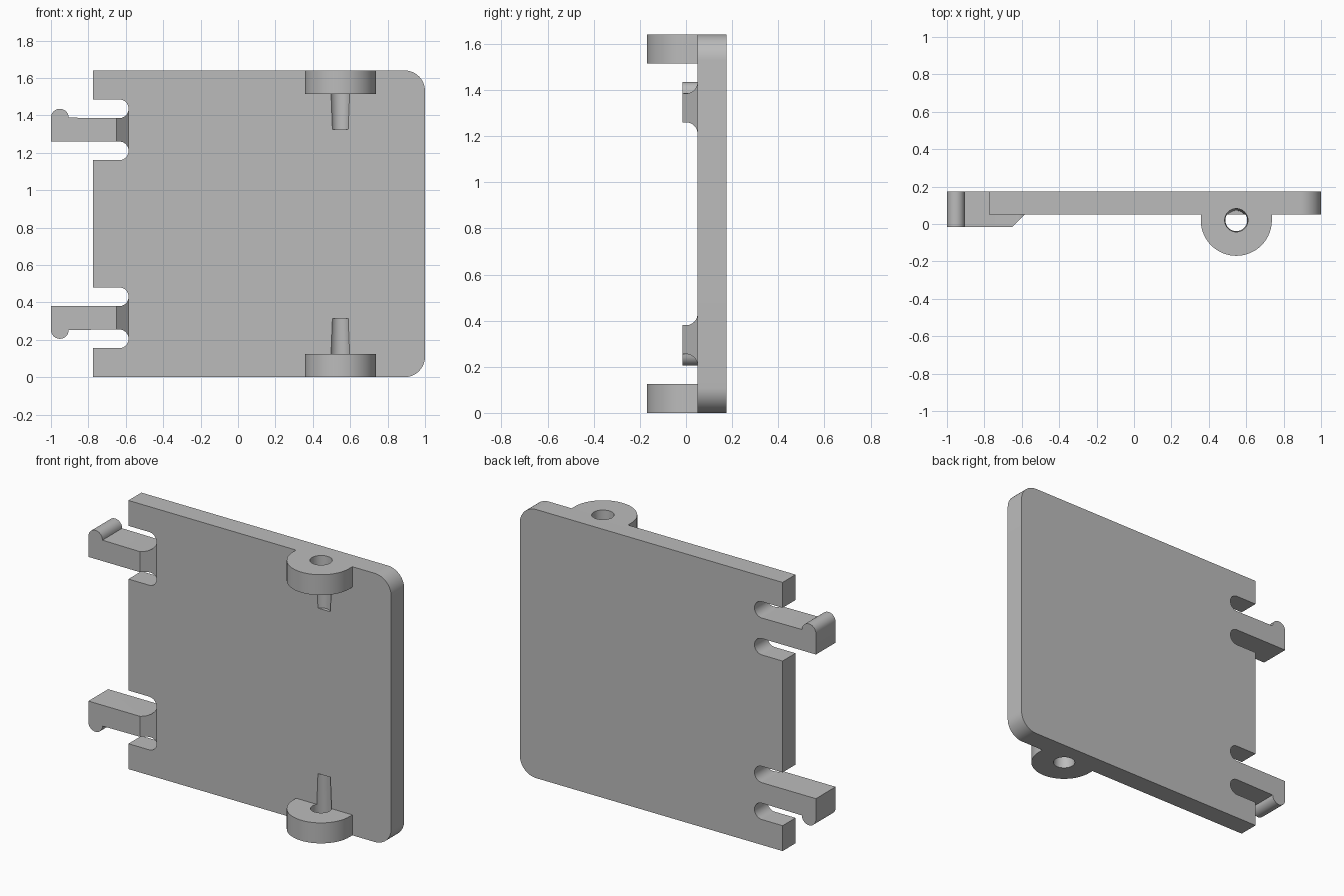
import bpy
import bmesh
from math import sin, cos, radians
from mathutils import Vector

HEIGHT = 1.64
FRONT, BACK, ARM_FRONT = 0.05, 0.175, -0.015
PIVOT = (0.547, 0.02)

if "Cube" in bpy.data.objects:
    bpy.data.objects.remove(bpy.data.objects["Cube"])

grey = bpy.data.materials.new("plain grey")
grey.use_nodes = True
grey.diffuse_color = (0.5, 0.5, 0.5, 1)
grey.node_tree.nodes["Principled BSDF"].inputs["Base Color"].default_value = grey.diffuse_color


def arc(cx, cy, r, start, end, steps=12):
    angles = [radians(start + (end - start) * i / steps) for i in range(steps + 1)]
    return [(cx + r * cos(a), cy + r * sin(a)) for a in angles]


def flip(points):
    return [(x, HEIGHT - z) for x, z in points]


def finish(name, bm):
    bmesh.ops.recalc_face_normals(bm, faces=bm.faces)
    mesh = bpy.data.meshes.new(name)
    bm.to_mesh(mesh)
    bm.free()
    obj = bpy.data.objects.new(name, mesh)
    mesh.materials.append(grey)
    bpy.context.collection.objects.link(obj)
    return obj


def prism(points, depth):
    """Extrude a closed loop of 3D points along a vector."""
    bm = bmesh.new()
    face = bm.faces.new([bm.verts.new(p) for p in points])
    new = bmesh.ops.extrude_face_region(bm, geom=[face], use_keep_orig=True)["geom"]
    bmesh.ops.translate(bm, vec=Vector(depth),
                        verts=[g for g in new if isinstance(g, bmesh.types.BMVert)])
    return bm


def select_only(obj):
    bpy.ops.object.select_all(action='DESELECT')
    obj.select_set(True)
    bpy.context.view_layer.objects.active = obj


def cut(obj, cutter):
    mod = obj.modifiers.new("hole", 'BOOLEAN')
    mod.operation, mod.solver, mod.object = 'DIFFERENCE', 'EXACT', cutter
    select_only(obj)
    bpy.ops.object.modifier_apply(modifier=mod.name)


# Plate with rounded right corners and a notch on either side of each arm
upper = [(-0.775, 1.16)]
upper += arc(-0.635, 1.21, 0.05, -90, 0) + arc(-0.635, 1.435, 0.05, 0, 90)
upper += [(-0.775, 1.485), (-0.775, HEIGHT)] + arc(0.89, 1.53, 0.11, 90, 0)
outline = upper + flip(upper)[::-1]
plate = finish("plate", prism([(x, FRONT, z) for x, z in outline], (0, BACK - FRONT, 0)))
parts = [plate]

# Snap arms with a rounded catch, flared root and sloping front
arm = [(-1, 1.26)] + arc(-0.635, 1.21, 0.05, 90, 0)
arm += arc(-0.635, 1.435, 0.05, 0, -90) + arc(-0.9525, 1.3875, 0.0475, 0, 180)
for name, shape in (("upper_arm", arm), ("lower_arm", flip(arm))):
    bm = prism([(x, ARM_FRONT, z) for x, z in shape], (0, BACK - ARM_FRONT, 0))
    cut_geom = bmesh.ops.bisect_plane(
        bm, geom=bm.verts[:] + bm.edges[:] + bm.faces[:],
        plane_co=(-0.65, ARM_FRONT, 0), plane_no=(1, -1, 0), clear_outer=True)["geom_cut"]
    bmesh.ops.holes_fill(bm, edges=[g for g in cut_geom if isinstance(g, bmesh.types.BMEdge)])
    parts.append(finish(name, bm))

# Hinge bosses, each with a tapered hole that runs on as a groove in the plate
boss_shape = [(PIVOT[0] - 0.19, FRONT)] + arc(*PIVOT, 0.19, 180, 360, 36)
boss_shape += [(PIVOT[0] + 0.19, FRONT)]
for name, base, direction in (("upper_boss", HEIGHT, -1), ("lower_boss", 0, 1)):
    boss = finish(name, prism([(x, y, base) for x, y in boss_shape], (0, 0, 0.125 * direction)))
    parts.append(boss)
    bpy.ops.mesh.primitive_cone_add(
        vertices=48, radius1=0.064, radius2=0.052, depth=0.365,
        location=(*PIVOT, base + 0.1325 * direction),
        rotation=(0 if direction > 0 else radians(180), 0, 0))
    cutter = bpy.context.object
    cutter.hide_render = True
    cut(boss, cutter)
    cut(plate, cutter)
    bpy.data.objects.remove(cutter)

for obj in parts:
    select_only(obj)
    bpy.ops.object.shade_smooth_by_angle(angle=radians(30))
